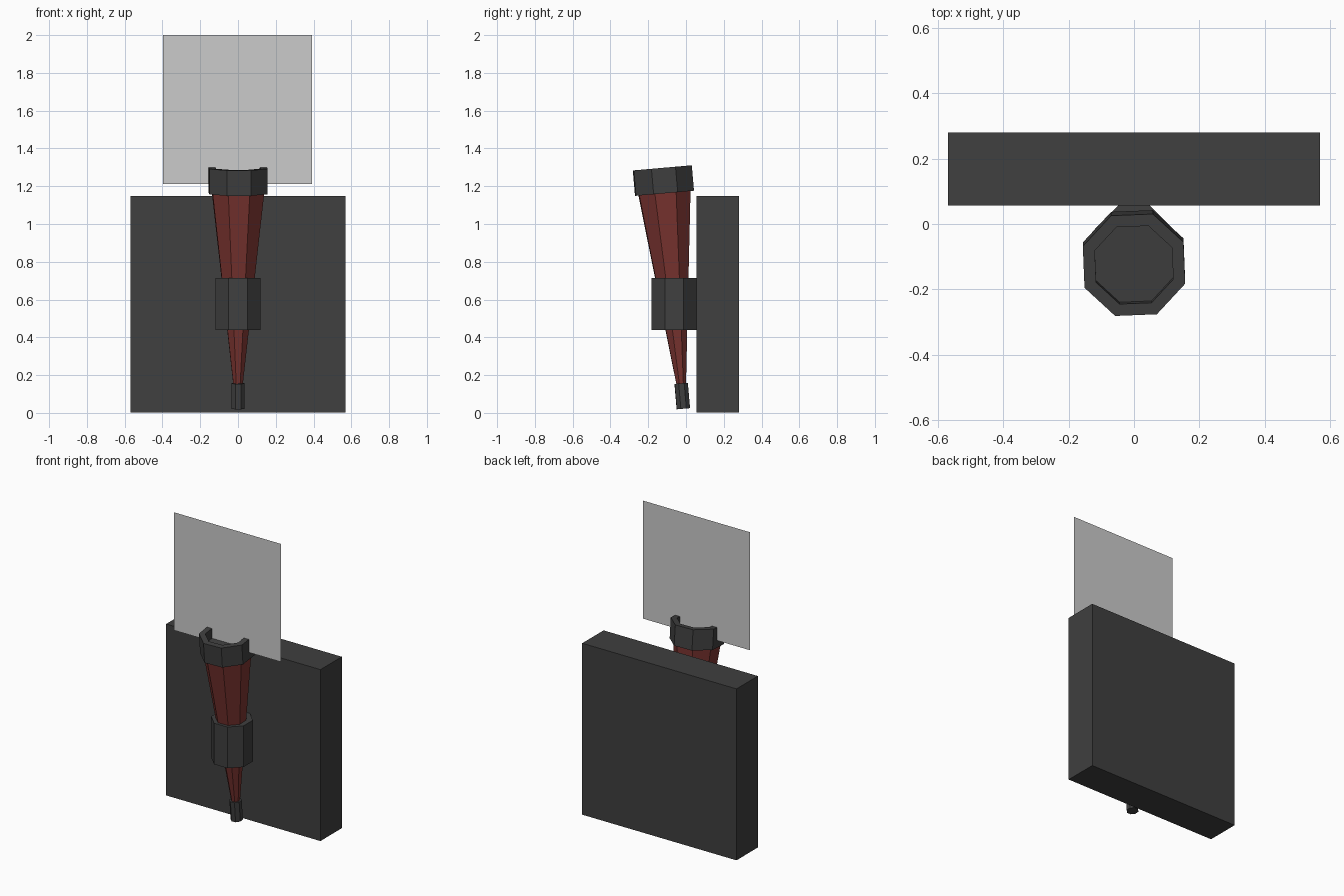
import bpy, bmesh
from math import radians, cos, sin, pi
from mathutils import Matrix

if "Cube" in bpy.data.objects:
    bpy.data.objects.remove(bpy.data.objects["Cube"])


def material(name, rgb):
    m = bpy.data.materials.new(name)
    m.diffuse_color = (*rgb, 1)
    m.use_nodes = True
    m.node_tree.nodes["Principled BSDF"].inputs["Base Color"].default_value = m.diffuse_color
    return m


IRON = material("dark_iron", (0.05, 0.05, 0.05))
WOOD = material("red_wood", (0.2, 0.035, 0.03))


def finish(name, bm, mat=None, matrix=Matrix()):
    bmesh.ops.recalc_face_normals(bm, faces=bm.faces)
    me = bpy.data.meshes.new(name)
    bm.to_mesh(me)
    bm.free()
    ob = bpy.data.objects.new(name, me)
    ob.matrix_world = matrix
    if mat:
        me.materials.append(mat)
    bpy.context.collection.objects.link(ob)
    return ob


def octagon_lathe(name, profile, mat, matrix):
    """Eight-sided solid through (radius, height) rings, capped at both ends."""
    bm = bmesh.new()
    rings = []
    for r, z in profile:
        angles = [pi / 8 + i * pi / 4 for i in range(8)]
        rings.append([bm.verts.new((r * cos(a), r * sin(a), z)) for a in angles])
    for lo, hi in zip(rings, rings[1:]):
        for i in range(8):
            j = (i + 1) % 8
            bm.faces.new((lo[i], lo[j], hi[j], hi[i]))
    bm.faces.new(rings[0])
    bm.faces.new(rings[-1])
    return finish(name, bm, mat, matrix)


# Torch axis leans 5 degrees away from the wall, with a slight twist
lean = (Matrix.Translation((0, -0.014, 0.022))
        @ Matrix.Rotation(radians(5), 4, 'X')
        @ Matrix.Rotation(radians(2.3), 4, 'Z'))

# Torch parts: foot cap, tapered handle, hollow head
octagon_lathe("foot_cap", [(0.038, 0), (0.038, 0.135)], IRON, lean)
octagon_lathe("handle", [(0.027, 0.13), (0.148, 1.15)], WOOD, lean)
octagon_lathe("torch_head",
              [(0.167, 1.145), (0.167, 1.28), (0.128, 1.28), (0.128, 1.215)],
              IRON, lean)

# Upright bracket collar touching the wall
octagon_lathe("bracket", [(0.129, 0.44), (0.129, 0.715)], IRON,
              Matrix.Translation((0, -0.063, 0)))

# Wall block behind the torch
bm = bmesh.new()
bmesh.ops.create_cube(bm, size=1)
bmesh.ops.scale(bm, vec=(1.14, 0.225, 1.145), verts=bm.verts)
bmesh.ops.translate(bm, vec=(0, 0.1685, 0.5745), verts=bm.verts)
finish("wall_block", bm, IRON)

# Flat flame card standing in the head
bm = bmesh.new()
corners = [(-0.398, 1.212), (0.392, 1.212), (0.392, 2.0), (-0.398, 2.0)]
bm.faces.new([bm.verts.new((x, -0.105, z)) for x, z in corners])
finish("flame_card", bm)
